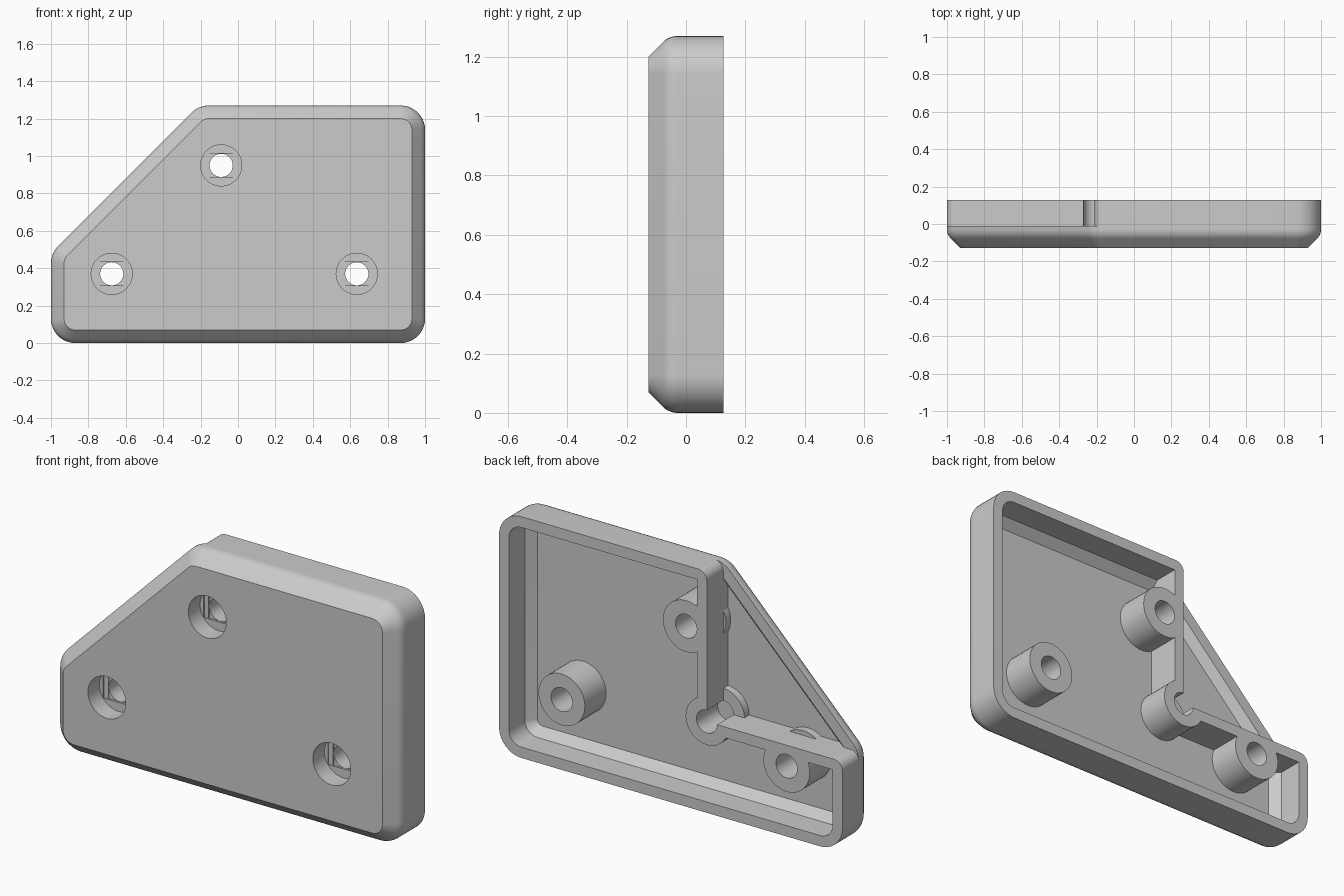
import bpy
import bmesh
from math import sin, cos, tan, pi, radians
from mathutils import Vector

cube = bpy.data.objects.get("Cube")
if cube:
    bpy.data.objects.remove(cube, do_unlink=True)

BACK, STEP, FLOOR, FRONT = 0.127, -0.01, -0.05, -0.127
WALL, TOP = 0.057, 1.27
CORNER = Vector((-0.21, 0.48))          # inner corner of the stepped wall
BOLTS = [(-0.09, 0.95), (-0.675, 0.37), (0.635, 0.37)]

grey = bpy.data.materials.new("light_grey_plastic")
grey.use_nodes = True
grey.diffuse_color = (0.6, 0.6, 0.6, 1)
grey.node_tree.nodes["Principled BSDF"].inputs["Base Color"].default_value = (0.6, 0.6, 0.6, 1)


def rounded(corners, inset=0.0, steps=10):
    """Counter-clockwise outline from (x, z, radius) corners, optionally inset."""
    pts = []
    for i, (x, z, r) in enumerate(corners):
        p = Vector((x, z))
        a = (p - Vector(corners[i - 1][:2])).normalized()
        b = (Vector(corners[(i + 1) % len(corners)][:2]) - p).normalized()
        if r == 0:
            pts.append(p)
            continue
        turn = a.angle(b)
        normal = Vector((a.y, -a.x))
        centre = p - a * r * tan(turn / 2) - normal * r
        for k in range(steps + 1):
            t = turn * k / steps
            pts.append(centre + (normal * cos(t) + a * sin(t)) * (r - inset))
    return pts


def circle(x, z, r, n=48):
    return [Vector((x + r * cos(2 * pi * k / n), z + r * sin(2 * pi * k / n))) for k in range(n)]


def rect(x0, x1, z0, z1):
    return [Vector(p) for p in ((x0, z0), (x1, z0), (x1, z1), (x0, z1))]


def loft(name, rings):
    """Closed solid through (y, outline) rings."""
    bm = bmesh.new()
    loops = [[bm.verts.new((p.x, y, p.y)) for p in pts] for y, pts in rings]
    n = len(loops[0])
    for lo, hi in zip(loops, loops[1:]):
        for i in range(n):
            j = (i + 1) % n
            bm.faces.new((lo[i], lo[j], hi[j], hi[i]))
    bm.faces.new(loops[0])
    bm.faces.new(loops[-1])
    bmesh.ops.recalc_face_normals(bm, faces=bm.faces[:])
    mesh = bpy.data.meshes.new(name)
    bm.to_mesh(mesh)
    bm.free()
    obj = bpy.data.objects.new(name, mesh)
    mesh.materials.append(grey)
    bpy.context.collection.objects.link(obj)
    return obj


def prism(name, y0, y1, pts):
    return loft(name, [(y0, pts), (y1, pts)])


def combine(target, tool, operation):
    mod = target.modifiers.new("cut", "BOOLEAN")
    mod.operation, mod.solver, mod.object = operation, "EXACT", tool
    bpy.context.view_layer.objects.active = target
    bpy.ops.object.modifier_apply(modifier=mod.name)
    bpy.data.objects.remove(tool, do_unlink=True)


R = 0.13
plate = [(-1, 0, R), (1, 0, R), (1, TOP, R), (CORNER.x, TOP, R), (-1, CORNER.y, R)]
stepped = plate[:3] + [(CORNER.x, TOP, 0.05), (CORNER.x, CORNER.y, 0), (-1, CORNER.y, 0.05)]

# Front plate with a softened chamfer
rings = [(FRONT, rounded(plate, 0.07))]
for k in range(7):
    t = radians(45) * (1 - k / 6)
    rings.append((-0.029 - 0.068 * sin(t), rounded(plate, 0.068 * (1 - cos(t)))))
rings.append((STEP, rounded(plate)))
shell = loft("cover_shell", rings)

# Deeper rear part that leaves the sloped corner free
combine(shell, prism("rear_part", -0.02, BACK, rounded(stepped)), "UNION")

# Hollow with a sloped floor edge, keeping the stepped wall and bolt posts
hollow = loft("hollow", [(FLOOR, rounded(plate, 0.1)), (-0.006, rounded(plate, WALL)),
                         (0.2, rounded(plate, WALL))])
x, z = CORNER
keep = [rect(x, x + WALL, z - WALL, 1.5), rect(-1.3, x + WALL, z - WALL, z),
        circle(x, z, 0.123)]
keep += [circle(bx, bz, 0.135) for bx, bz in BOLTS]
for pts in keep:
    combine(hollow, prism("kept", -0.1, 0.3, pts), "DIFFERENCE")
combine(shell, hollow, "DIFFERENCE")

# Round relief in the corner of the stepped wall
combine(shell, prism("relief", FLOOR + 0.001, 0.3, circle(x, z, 0.06)), "DIFFERENCE")

# Bolt holes with counterbores and stepped slots
for bx, bz in BOLTS:
    h = 0.063
    cuts = [(-0.03, circle(bx, bz, 0.11)),
            (-0.025, rect(bx - 0.089, bx + 0.089, bz - h, bz + h)),
            (-0.02, rect(bx - h, bx + h, bz - h, bz + h)),
            (0.3, circle(bx, bz, h - 0.001))]
    for depth, pts in cuts:
        combine(shell, prism("bolt_cut", -0.3, depth, pts), "DIFFERENCE")

bpy.ops.object.select_all(action="DESELECT")
shell.select_set(True)
bpy.context.view_layer.objects.active = shell
bpy.ops.object.shade_smooth_by_angle(angle=radians(25))
